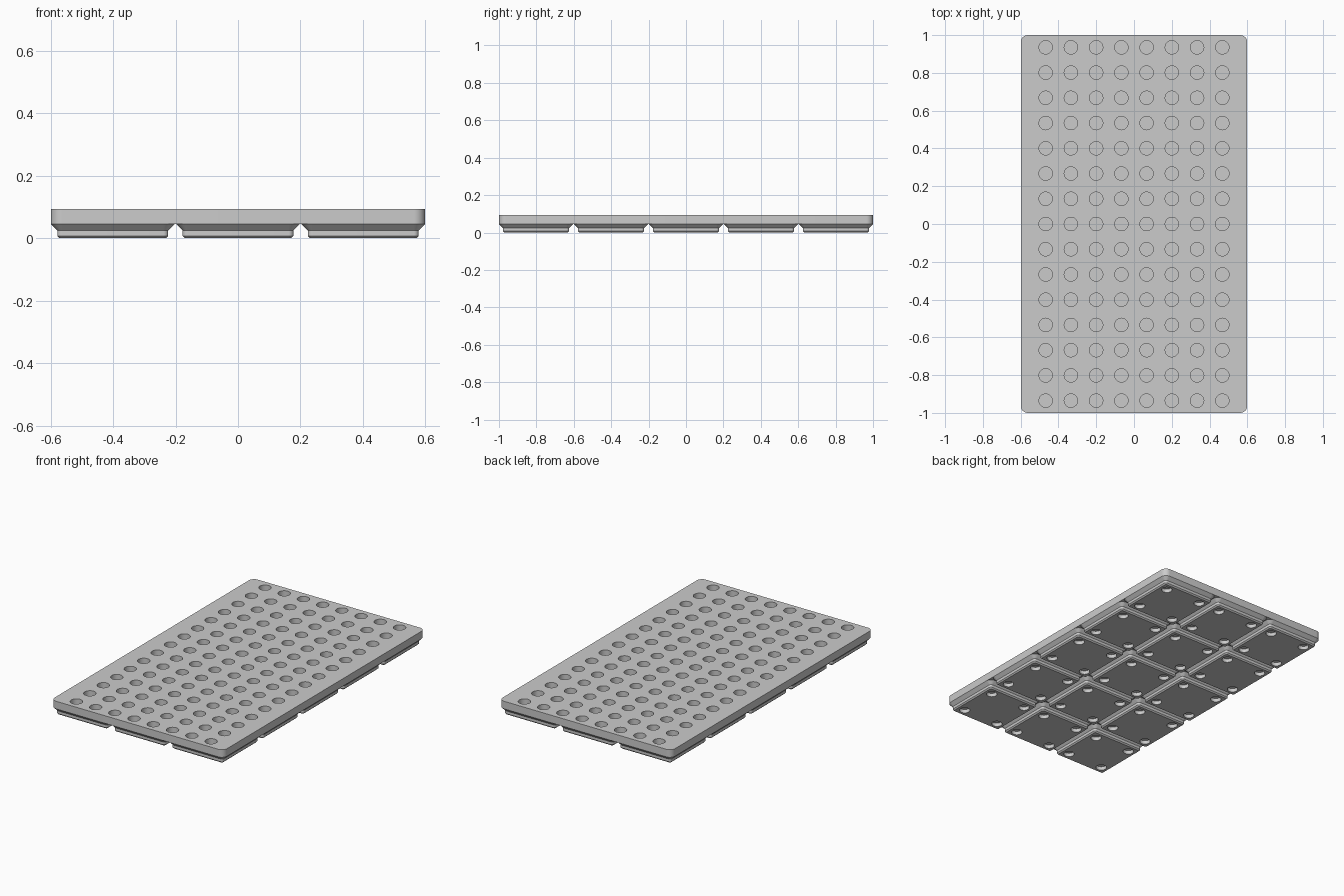
import bpy, bmesh, math

cube = bpy.data.objects.get("Cube")
if cube:
    bpy.data.objects.remove(cube)

PITCH = 0.401            # spacing of the feet
COLS, ROWS = 3, 5
HALF_X, HALF_Y = 0.599, 1.0
BODY_Z, TOP_Z = 0.0455, 0.093

grey = bpy.data.materials.new("plain grey")
grey.use_nodes = True
colour = (0.6, 0.6, 0.6, 1)
grey.diffuse_color = colour
grey.node_tree.nodes["Principled BSDF"].inputs["Base Color"].default_value = colour


def rounded_rect(hx, hy, r, steps=8):
    pts = []
    for k, (sx, sy) in enumerate(((1, 1), (-1, 1), (-1, -1), (1, -1))):
        for i in range(steps + 1):
            a = math.pi / 2 * (k + i / steps)
            pts.append((sx * (hx - r) + r * math.cos(a), sy * (hy - r) + r * math.sin(a)))
    return pts


def add_stack(bm, sections, cx=0, cy=0):
    """Closed solid through rounded rectangles (half x, half y, radius, z)."""
    rings = [[bm.verts.new((cx + x, cy + y, z)) for x, y in rounded_rect(hx, hy, r)]
             for hx, hy, r, z in sections]
    n = len(rings[0])
    for low, high in zip(rings, rings[1:]):
        for i in range(n):
            j = (i + 1) % n
            bm.faces.new((low[i], low[j], high[j], high[i]))
    bm.faces.new(rings[0][::-1])
    bm.faces.new(rings[-1])


def add_pin(bm, x, y, r, z0, z1, n=32):
    low, high = [[bm.verts.new((x + r * math.cos(2 * math.pi * i / n),
                                y + r * math.sin(2 * math.pi * i / n), z))
                  for i in range(n)] for z in (z0, z1)]
    for i in range(n):
        j = (i + 1) % n
        bm.faces.new((low[i], low[j], high[j], high[i]))
    bm.faces.new(low[::-1])
    bm.faces.new(high)


def make_object(name, bm):
    mesh = bpy.data.meshes.new(name)
    bm.to_mesh(mesh)
    bm.free()
    mesh.materials.append(grey)
    obj = bpy.data.objects.new(name, mesh)
    bpy.context.collection.objects.link(obj)
    return obj


def drill(obj, cutter):
    mod = obj.modifiers.new("holes", "BOOLEAN")
    mod.operation, mod.solver, mod.object = "DIFFERENCE", "EXACT", cutter
    bpy.ops.object.select_all(action="DESELECT")
    bpy.context.view_layer.objects.active = obj
    obj.select_set(True)
    bpy.ops.object.modifier_apply(modifier=mod.name)
    bpy.data.objects.remove(cutter)
    bpy.ops.object.shade_smooth_by_angle(angle=math.radians(30))


# Slab with a grid of round sockets in its top
bm = bmesh.new()
add_stack(bm, [(HALF_X, HALF_Y, 0.036, BODY_Z), (HALF_X, HALF_Y, 0.036, TOP_Z)])
slab = make_object("slab", bm)
bm = bmesh.new()
for i in range(8):
    for j in range(15):
        add_pin(bm, (i - 3.5) * 0.1336, (j - 7) * 0.1336, 0.0355, BODY_Z + 0.002, TOP_Z + 0.02)
drill(slab, make_object("socket_cutter", bm))

# Stepped feet, each with four shallow holes underneath
feet_bm, holes_bm = bmesh.new(), bmesh.new()
for c in range(COLS):
    for r in range(ROWS):
        x, y = (c - (COLS - 1) / 2) * PITCH, (r - (ROWS - 1) / 2) * PITCH
        add_stack(feet_bm, [(0.170, 0.170, 0.008, 0), (0.1776, 0.1776, 0.0155, 0.0076),
                            (0.1776, 0.1776, 0.0155, 0.0248), (0.198, 0.198, 0.036, BODY_Z)], x, y)
        for sx in (-1, 1):
            for sy in (-1, 1):
                add_pin(holes_bm, x + sx * 0.124, y + sy * 0.124, 0.031, -0.02, 0.023)
feet = make_object("feet", feet_bm)
drill(feet, make_object("foot_hole_cutter", holes_bm))
